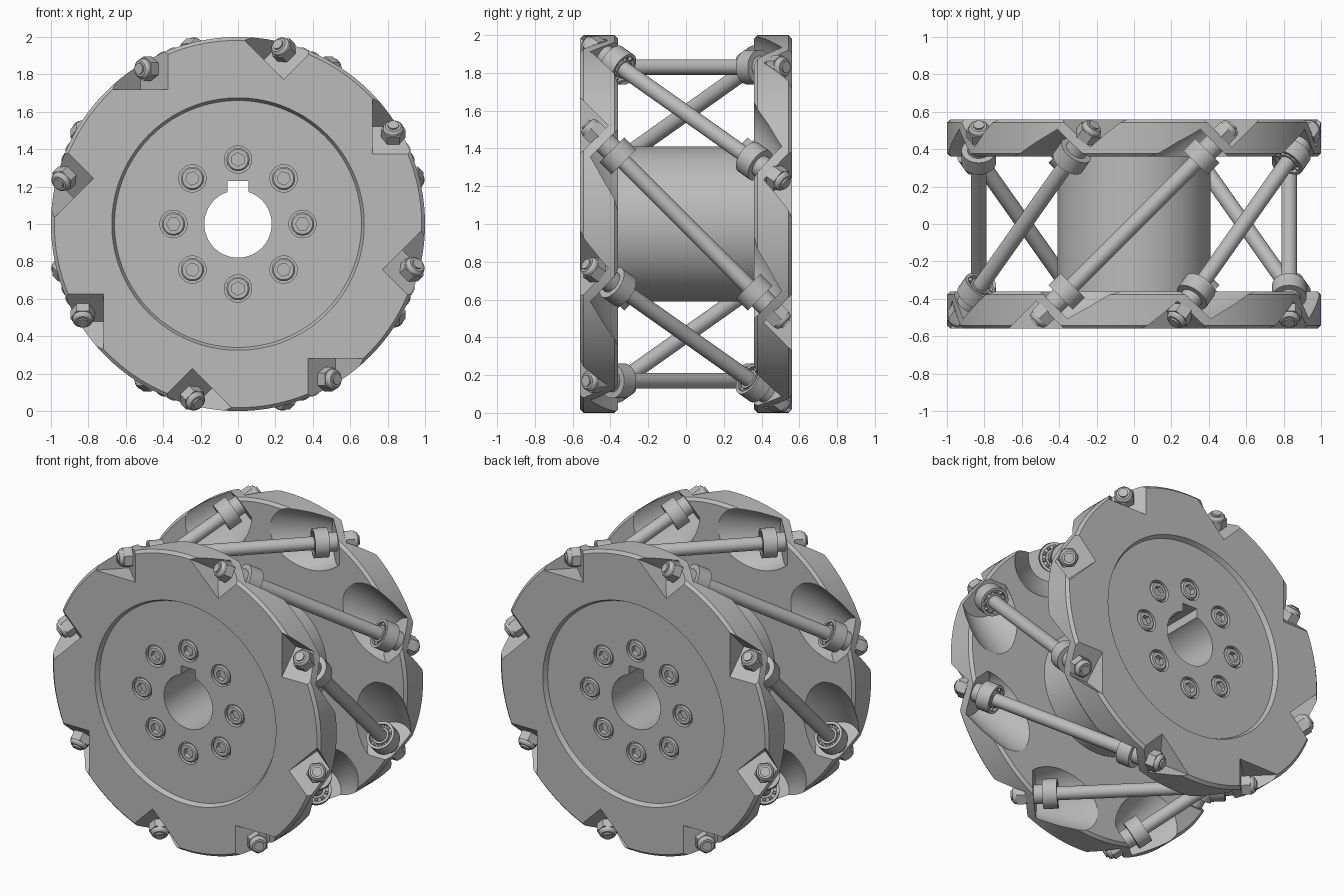
import bpy, bmesh, math
from mathutils import Matrix, Vector

cube = bpy.data.objects.get("Cube")
if cube:
    bpy.data.objects.remove(cube)

grey = bpy.data.materials.new("machined_grey")
grey.use_nodes = True
grey.diffuse_color = (0.5, 0.5, 0.5, 1)
grey.node_tree.nodes["Principled BSDF"].inputs["Base Color"].default_value = (0.5, 0.5, 0.5, 1)

COUNT = 8
AXLE_RADIUS = 0.83
CENTRE = Vector((0, 0, 1))


def finish(name, bm, matrix):
    bmesh.ops.recalc_face_normals(bm, faces=bm.faces)
    mesh = bpy.data.meshes.new(name)
    bm.to_mesh(mesh)
    bm.free()
    mesh.materials.append(grey)
    obj = bpy.data.objects.new(name, mesh)
    bpy.context.collection.objects.link(obj)
    obj.matrix_world = matrix
    return obj


def lathe(name, profile, matrix, sides=32):
    """Spin a closed (radius, height) profile about local z."""
    bm = bmesh.new()
    verts = [bm.verts.new((r, 0, h)) for r, h in profile]
    edges = [bm.edges.new((a, b)) for a, b in zip(verts, verts[1:] + verts[:1])
             if a.co.x + b.co.x > 0]
    bmesh.ops.spin(bm, geom=verts + edges, cent=(0, 0, 0), axis=(0, 0, 1),
                   angle=math.tau, steps=sides, use_duplicate=False)
    bmesh.ops.remove_doubles(bm, verts=bm.verts, dist=1e-5)
    return finish(name, bm, matrix)


def rod(name, radius, start, end, matrix, sides=32):
    return lathe(name, [(0, start), (radius, start), (radius, end), (0, end)], matrix, sides)


def box(name, low, high, matrix):
    bm = bmesh.new()
    bmesh.ops.create_cube(bm, size=1)
    for v in bm.verts:
        v.co = [(a + b) / 2 + c * (b - a) for a, b, c in zip(low, high, v.co)]
    return finish(name, bm, matrix)


def cut(target, cutter):
    cutter.hide_render = True
    mod = target.modifiers.new("cut", "BOOLEAN")
    mod.object, mod.operation, mod.solver = cutter, "DIFFERENCE", "EXACT"
    bpy.context.view_layer.update()
    result = bpy.data.meshes.new_from_object(
        target.evaluated_get(bpy.context.evaluated_depsgraph_get()))
    target.modifiers.clear()
    target.data = result
    bpy.data.objects.remove(cutter)


def frame(origin, x_axis, z_axis):
    y_axis = z_axis.cross(x_axis)
    m = Matrix((x_axis, y_axis, z_axis)).transposed().to_4x4()
    m.translation = origin
    return m


def radial(angle):
    return Vector((math.cos(angle), 0, math.sin(angle)))


# Hub with two flanges, turned about the wheel axis
half = [(0.18, 0.53), (0.66, 0.53), (0.675, 0.56), (0.982, 0.56), (1.0, 0.542),
        (1.0, 0.378), (0.982, 0.36), (0.41, 0.36)]
axis = frame(CENTRE, Vector((1, 0, 0)), Vector((0, 1, 0)))
wheel = lathe("wheel_hub", half + [(r, -h) for r, h in reversed(half)], axis, 128)
cut(wheel, box("keyway_cutter", (-0.055, -1, 0), (0.055, 1, 0.23), Matrix.Translation(CENTRE)))

# Skewed axle positions around the rim
axles = []
for k in range(COUNT):
    a = math.tau * k / COUNT
    out = radial(a)
    tangent = Vector((-math.sin(a), 0, math.cos(a)))
    skew = (Vector((0, 1, 0)) - tangent).normalized()
    axles.append(frame(CENTRE + out * AXLE_RADIUS, out, skew))

# Barrel clearances and outer nut pockets in the flanges
barrel = [(0.15, 0.61), (0.205, 0.47), (0.25, 0.32), (0.28, 0.16)]
barrel = [(0, 0.61)] + barrel + [(0.29, 0)] + [(r, -h) for r, h in reversed(barrel)] + [(0, -0.61)]
for m in axles:
    cut(wheel, lathe("clearance_cutter", barrel, m, 48))
    for flip in (Matrix(), Matrix.Rotation(math.pi, 4, "X")):
        cut(wheel, box("pocket_cutter", (-0.11, -0.4, 0.66), (0.4, 0.078, 1.06), m @ flip))

# Counterbored cap screws on both faces
screw_mesh = None
for side in (-1, 1):
    for k in range(COUNT):
        out = radial(math.tau * k / COUNT)
        m = frame(CENTRE + out * 0.345 + Vector((0, side * 0.53, 0)), out, Vector((0, side, 0)))
        cut(wheel, rod("counterbore_cutter", 0.073, -0.04, 0.05, m))
        if screw_mesh is None:
            screw = lathe("cap_screw", [(0, -0.05), (0.062, -0.05), (0.062, -0.008),
                                        (0.054, 0), (0, 0)], m)
            cut(screw, rod("socket_cutter", 0.036, -0.03, 0.02, m, 6))
            screw_mesh = screw.data
        else:
            screw = bpy.data.objects.new("cap_screw", screw_mesh)
            bpy.context.collection.objects.link(screw)
            screw.matrix_world = m

# Axles with a bearing, spacer and lock nut at each end
cup = [(0.04, 0.555), (0.0925, 0.555), (0.0925, 0.465), (0.075, 0.465),
       (0.075, 0.49), (0.055, 0.49), (0.055, 0.468), (0.04, 0.468)]
nut_top = [(0, 0.71), (0.056, 0.71), (0.053, 0.73), (0.042, 0.742), (0.03, 0.742),
           (0.03, 0.752), (0, 0.752)]
for m in axles:
    rod("axle", 0.042, -0.66, 0.66, m)
    for flip in (Matrix(), Matrix.Rotation(math.pi, 4, "X")):
        end = m @ flip
        lathe("bearing", cup, end)
        rod("spacer", 0.06, 0.55, 0.615, end)
        rod("lock_nut", 0.066, 0.655, 0.715, end, 6)
        lathe("nut_collar", nut_top, end, 24)
        # Bearing balls
        bm = bmesh.new()
        for j in range(10):
            a = math.tau * j / 10
            bmesh.ops.create_uvsphere(
                bm, u_segments=10, v_segments=6, radius=0.012,
                matrix=Matrix.Translation((0.065 * math.cos(a), 0.065 * math.sin(a), 0.482)))
        finish("bearing_balls", bm, end)

# Smooth turned surfaces, crisp edges
bpy.ops.object.select_all(action="DESELECT")
for obj in bpy.context.collection.objects:
    if obj.type == "MESH" and grey.name in obj.data.materials:
        obj.select_set(True)
        bpy.context.view_layer.objects.active = obj
bpy.ops.object.shade_smooth_by_angle(angle=math.radians(30))
